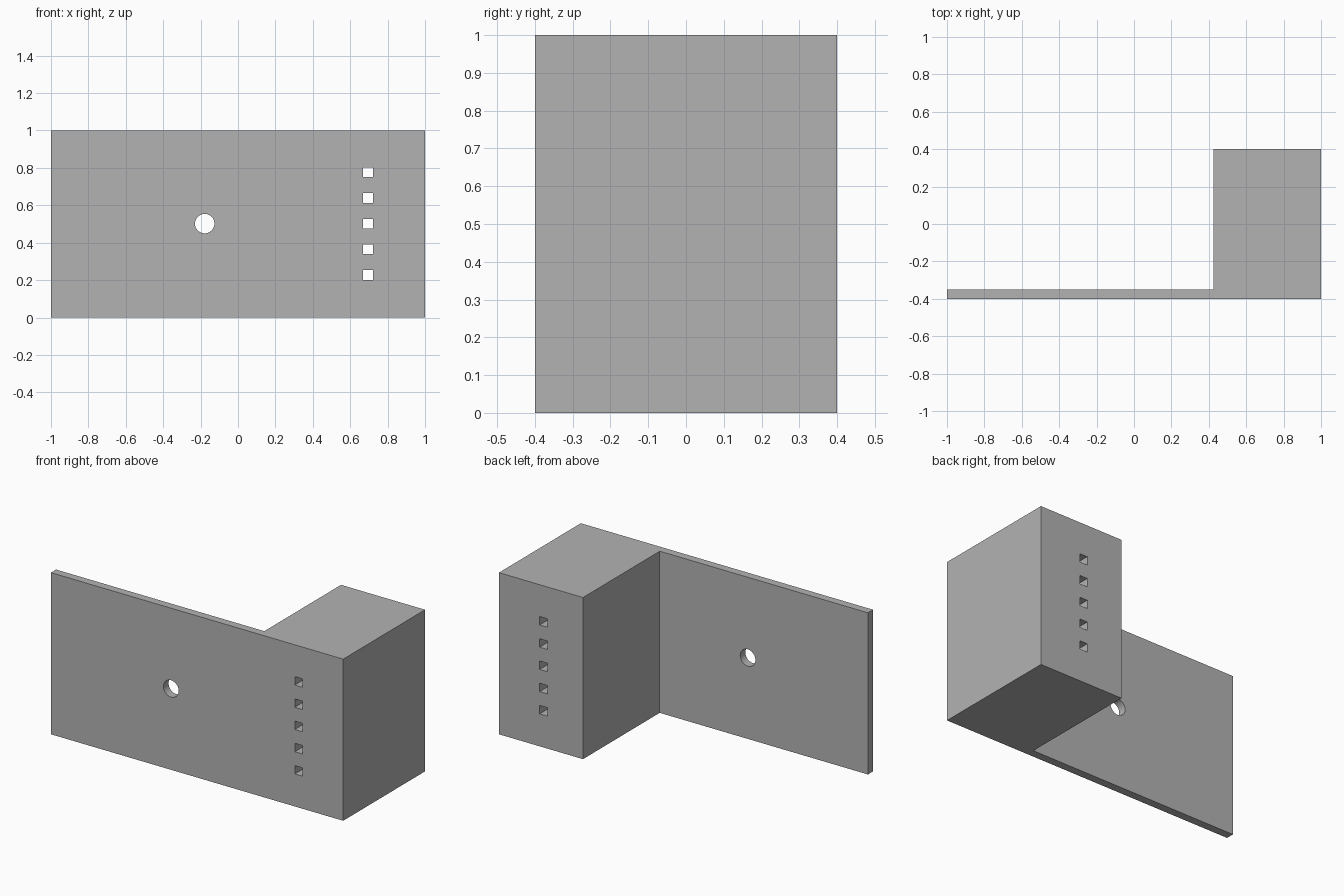
import bpy
import bmesh
from mathutils import Matrix, Vector

cube = bpy.data.objects.get("Cube")
if cube:
    bpy.data.objects.remove(cube, do_unlink=True)

gray = bpy.data.materials.new("plain gray")
gray.use_nodes = True
colour = (0.45, 0.45, 0.45, 1)
gray.diffuse_color = colour
gray.node_tree.nodes["Principled BSDF"].inputs["Base Color"].default_value = colour


def make_object(name, bm):
    bmesh.ops.recalc_face_normals(bm, faces=bm.faces)
    mesh = bpy.data.meshes.new(name)
    bm.to_mesh(mesh)
    bm.free()
    mesh.materials.append(gray)
    obj = bpy.data.objects.new(name, mesh)
    bpy.context.collection.objects.link(obj)
    return obj


# Thin wall and thick end block as one L-shaped profile, extruded upwards
profile = [(-1, -0.4), (1, -0.4), (1, 0.4), (0.425, 0.4), (0.425, -0.35), (-1, -0.35)]
bm = bmesh.new()
base = bm.faces.new([bm.verts.new((x, y, 0)) for x, y in profile])
top = bmesh.ops.extrude_face_region(bm, geom=[base])["geom"]
bmesh.ops.translate(bm, vec=Vector((0, 0, 1)),
                    verts=[v for v in top if isinstance(v, bmesh.types.BMVert)])
bracket = make_object("wall_and_end_block", bm)

# Cutters: a round hole in the wall, a column of square holes in the block
bm = bmesh.new()
bmesh.ops.create_cone(bm, cap_ends=True, segments=48, radius1=0.052, radius2=0.052, depth=0.3,
                      matrix=Matrix.Translation((-0.178, -0.4, 0.502))
                      @ Matrix.Rotation(1.5707963, 4, "X"))
for i in range(5):
    place = Matrix.Translation((0.695, 0, 0.502 + (i - 2) * 0.1375))
    bmesh.ops.create_cube(bm, size=1, matrix=place @ Matrix.Diagonal((0.052, 1, 0.052, 1)))
cutter = make_object("hole_cutter", bm)
cutter.hide_render = True

# Cut the holes, then discard the cutter
bpy.context.view_layer.objects.active = bracket
bracket.select_set(True)
cut = bracket.modifiers.new("holes", "BOOLEAN")
cut.operation = "DIFFERENCE"
cut.solver = "EXACT"
cut.object = cutter
bpy.ops.object.modifier_apply(modifier=cut.name)
bpy.data.objects.remove(cutter, do_unlink=True)
bpy.ops.object.shade_smooth_by_angle()
